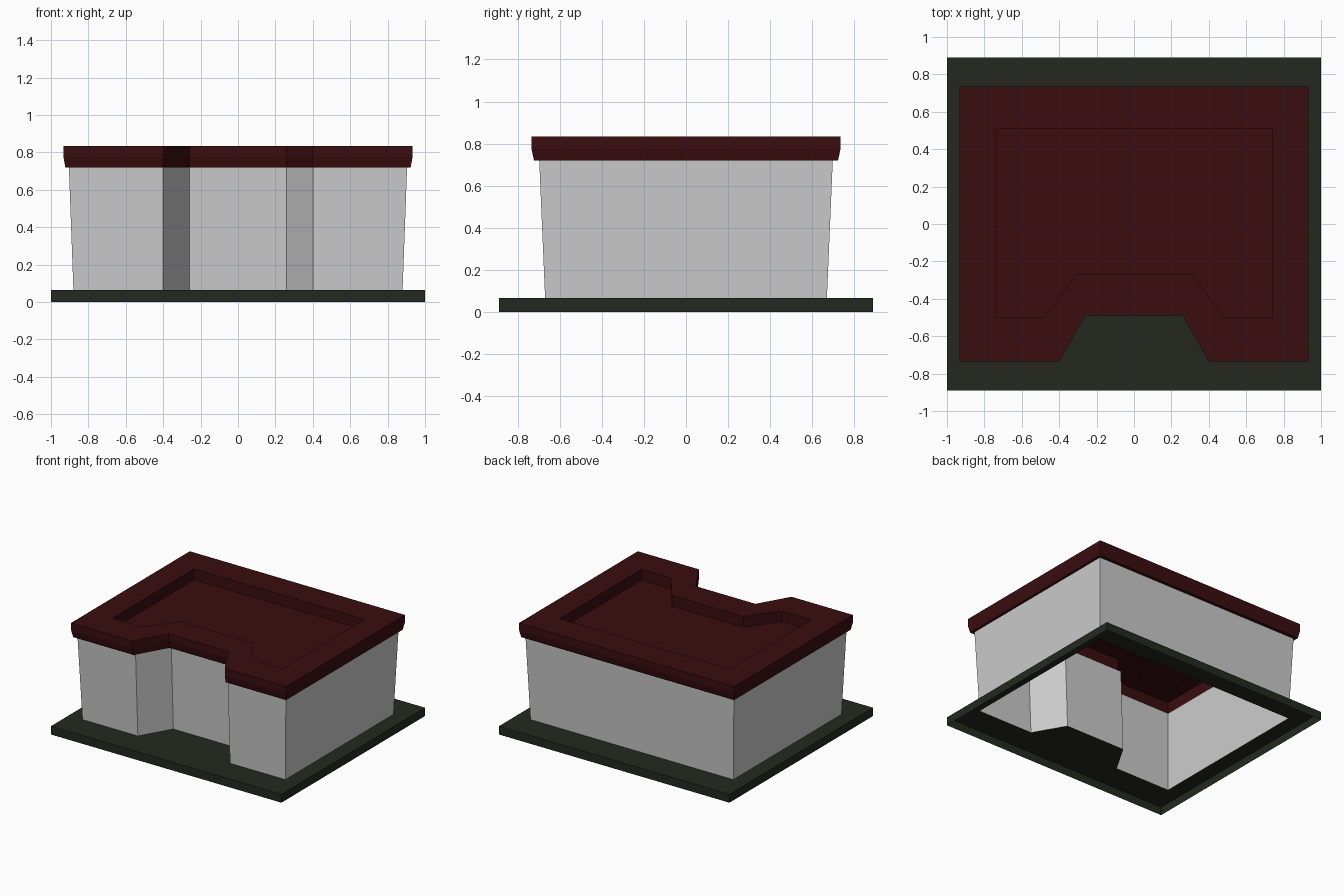
import bpy, bmesh

if "Cube" in bpy.data.objects:
    bpy.data.objects.remove(bpy.data.objects["Cube"])


def ring(z, x, y_back, y_front, x_mouth, x_inner, y_notch):
    """Symmetric rectangle with a tapered notch in its front edge, counter-clockwise."""
    right = [(x_inner, y_notch), (x_mouth, y_front), (x, y_front), (x, y_back)]
    left = [(-px, py) for px, py in reversed(right)]
    return [(px, py, z) for px, py in right + left]


def loft(name, rings, color=None, cap=False):
    """Open shell skinned through matching rings, optionally closed at the last."""
    bm = bmesh.new()
    loops = [[bm.verts.new(p) for p in r] for r in rings]
    for a, b in zip(loops, loops[1:]):
        for i in range(len(a)):
            j = (i + 1) % len(a)
            bm.faces.new((a[i], a[j], b[j], b[i]))
    if cap:
        bm.faces.new(loops[-1])
    mesh = bpy.data.meshes.new(name)
    bm.to_mesh(mesh)
    bm.free()
    obj = bpy.data.objects.new(name, mesh)
    bpy.context.collection.objects.link(obj)
    if color:
        mat = bpy.data.materials.new(name + "_color")
        mat.diffuse_color = (*color, 1)
        mat.use_nodes = True
        mat.node_tree.nodes["Principled BSDF"].inputs["Base Color"].default_value = mat.diffuse_color
        mesh.materials.append(mat)
    return obj


BASE_TOP, EAVES, ROOF_TOP = 0.065, 0.72, 0.834
wall_foot = ring(BASE_TOP, 0.88, 0.67, -0.67, 0.40, 0.26, -0.43)
wall_top = ring(EAVES, 0.904, 0.698, -0.698, 0.40, 0.26, -0.455)

# Ground slab: open underneath, with an opening where the walls stand
slab = (1.0, 0.89, -0.89, 0.40, 0.26, -0.89)
loft("ground_slab", [ring(0, *slab), ring(BASE_TOP, *slab), wall_foot],
     (0.018, 0.022, 0.014))

# Walls leaning slightly outward
loft("walls", [wall_foot, wall_top])

# Roof: eaves ledge, lip, flat rim and sunken floor
rim = (0.933, 0.735, -0.735, 0.40, 0.26, -0.49)
recess = (0.737, 0.51, -0.50, 0.48, 0.31, -0.267)
loft("roof", [
    wall_top,
    ring(EAVES, 0.923, 0.723, -0.723, 0.40, 0.26, -0.478),
    ring(0.775, *rim),
    ring(ROOF_TOP, *rim),
    ring(ROOF_TOP, *recess),
    ring(0.75, *recess),
], (0.042, 0.004, 0.005), cap=True)
